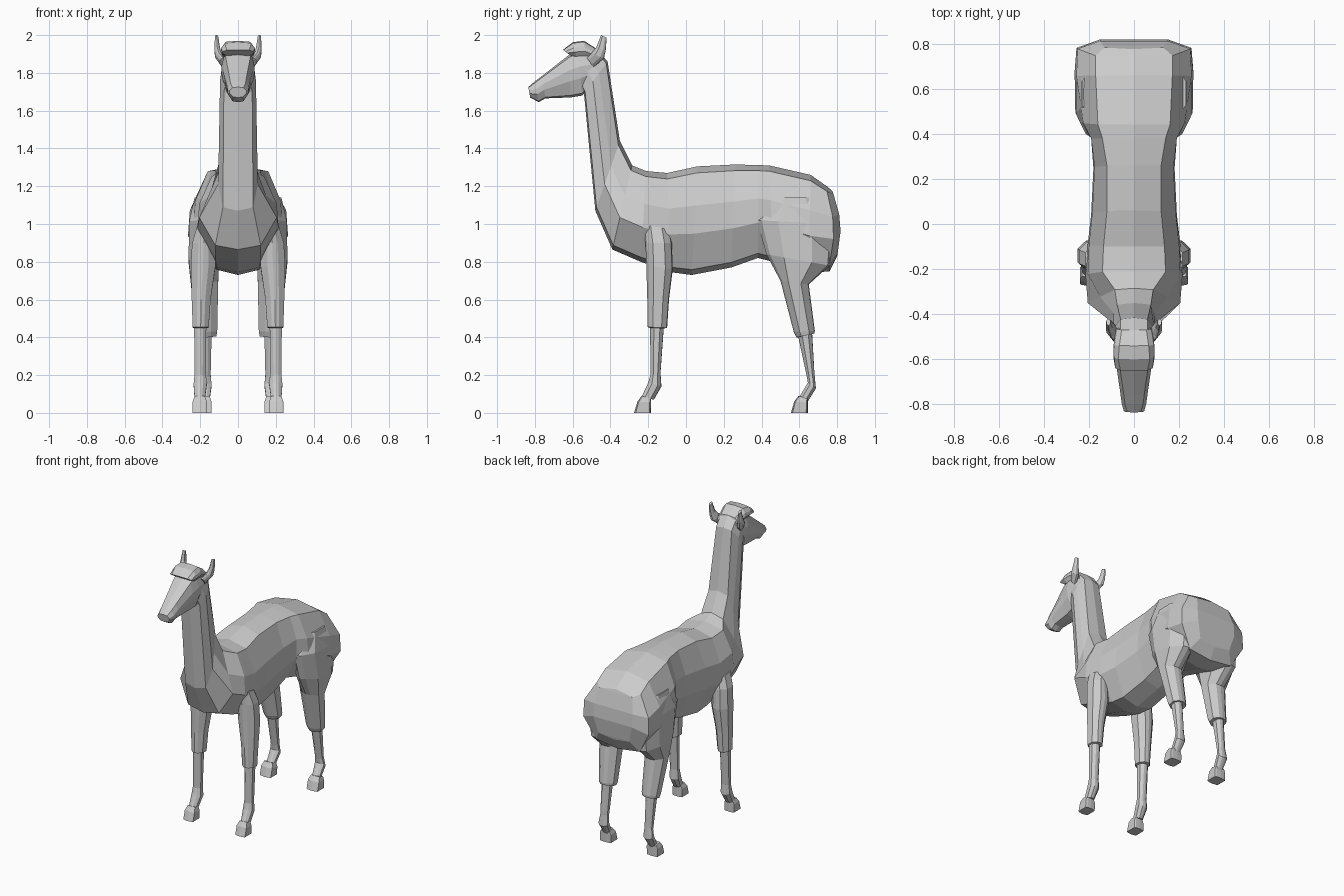
import bpy, bmesh, math


def loft(name, rings):
    """Skin a list of equal-size rings; both ends are closed."""
    bm = bmesh.new()
    vs = [[bm.verts.new(p) for p in r] for r in rings]
    n = len(rings[0])
    for a, b in zip(vs, vs[1:]):
        for i in range(n):
            j = (i + 1) % n
            bm.faces.new((a[i], a[j], b[j], b[i]))
    for r in (vs[0], vs[-1]):          # strip caps, pairing left and right points
        bm.faces.new((r[0], r[1], r[-1]))
        for i in range(1, n // 2 - 1):
            bm.faces.new((r[i], r[i + 1], r[n - i - 1], r[n - i]))
        bm.faces.new((r[n // 2 - 1], r[n // 2], r[n // 2 + 1]))
    bmesh.ops.recalc_face_normals(bm, faces=bm.faces)
    me = bpy.data.meshes.new(name)
    bm.to_mesh(me)
    bm.free()
    ob = bpy.data.objects.new(name, me)
    bpy.context.collection.objects.link(ob)
    return ob


def slice_ring(yt, zt, yb, zb, w1, w2, w3, w4, bow=0, bulge=0):
    """Symmetric ring between a top and a bottom point, four half widths."""
    half = [(w1, .06), (w2, .36), (w3, .62), (w4, .95)]
    pts = [(0, 0)] + half + [(0, 1)] + [(-w, t) for w, t in reversed(half)]
    wm = max(w1, w2, w3, w4)
    return [(w, yt + (yb - yt) * t - bow * (w / wm) ** 2 + bulge * math.sin(math.pi * t),
             zt + (zb - zt) * t) for w, t in pts]


def limb_ring(yf, zf, yb, zb, xi, xo, side=1, c=.28):
    """Chamfered box ring between a front and a back point."""
    prof = [(0, .5), (.06, 1 - c), (c, 1), (1 - c, 1), (1 - .03, 1 - c),
            (1, .5), (1 - .03, c), (1 - c, 0), (c, 0), (.06, c)]
    return [(side * (xi + (xo - xi) * u), yf + (yb - yf) * t, zf + (zb - zf) * t)
            for t, u in prof]


def limb_pair(name, rows, c=.28):
    for side, label in ((1, "left"), (-1, "right")):
        loft(f"{name}_{label}", [limb_ring(*r, side=side, c=c) for r in rows])


# Torso and neck, rump to throat
loft("body_and_neck", [slice_ring(*r) for r in (
    (.775, 1.175, .80, .83, .13, .15, .15, .12, 0, .03),
    (.745, 1.20, .76, .75, .17, .25, .255, .17, .02, .05),
    (.66, 1.26, .65, .74, .17, .255, .265, .16),
    (.44, 1.31, .46, .80, .16, .225, .235, .12),
    (.38, 1.312, .38, .82, .14, .19, .19, .11),
    (.26, 1.315, .24, .77, .12, .175, .18, .11),
    (.06, 1.305, .03, .73, .12, .185, .19, .115),
    (-.10, 1.27, -.08, .745, .135, .20, .205, .115),
    (-.21, 1.28, -.24, .80, .14, .205, .215, .12),
    (-.285, 1.31, -.39, .865, .085, .15, .205, .12),
    (-.35, 1.44, -.48, 1.07, .075, .09, .105, .08),
    (-.415, 1.86, -.54, 1.69, .06, .09, .095, .075),
    (-.47, 1.925, -.57, 1.76, .06, .08, .08, .06))])

# Head, muzzle to crown
loft("head", [slice_ring(*r) for r in (
    (-.835, 1.725, -.825, 1.67, .03, .045, .045, .025),
    (-.80, 1.755, -.78, 1.645, .04, .055, .053, .03),
    (-.76, 1.785, -.745, 1.665, .045, .06, .058, .035),
    (-.62, 1.895, -.61, 1.67, .065, .08, .072, .045),
    (-.57, 1.92, -.55, 1.68, .07, .088, .085, .055),
    (-.47, 1.915, -.50, 1.73, .065, .085, .08, .055))])

# Woolly fringe over the forehead
loft("forehead_tuft", [slice_ring(*r) for r in (
    (-.652, 1.922, -.615, 1.895, .06, .083, .085, .07),
    (-.60, 1.962, -.58, 1.88, .07, .088, .092, .07),
    (-.54, 1.97, -.53, 1.88, .065, .085, .09, .07),
    (-.47, 1.925, -.46, 1.86, .055, .075, .08, .06))])

# Ears
limb_pair("ear", (
    (-.525, 1.88, -.49, 1.83, .065, .095),
    (-.50, 1.905, -.435, 1.875, .08, .122),
    (-.475, 1.935, -.425, 1.92, .095, .125),
    (-.45, 2.0, -.42, 1.985, .105, .122)))

# Front legs: woolly upper, then thin shank and pastern
limb_pair("front_leg", (
    (-.225, 1.0, -.09, .97, .12, .215),
    (-.215, .90, -.075, .90, .12, .243),
    (-.21, .78, -.07, .76, .12, .25),
    (-.205, .60, -.09, .60, .145, .245),
    (-.205, .455, -.10, .45, .155, .24),
    (-.19, .45, -.118, .447, .168, .232),
    (-.188, .20, -.135, .21, .17, .23),
    (-.20, .16, -.13, .14, .165, .235),
    (-.235, .085, -.17, .07, .175, .23)))

# Hind legs: thigh, hock, shank and pastern
limb_pair("hind_leg", (
    (.46, 1.14, .70, 1.14, .10, .23),
    (.375, 1.02, .78, 1.0, .10, .258),
    (.425, .84, .76, .78, .10, .262),
    (.50, .70, .65, .68, .105, .25),
    (.57, .43, .682, .435, .11, .225),
    (.585, .40, .68, .42, .115, .22),
    (.595, .40, .668, .42, .14, .205),
    (.64, .19, .68, .21, .145, .20),
    (.645, .16, .688, .13, .14, .21),
    (.60, .085, .645, .06, .15, .205)))

# Hooves
for name, y in (("front_hoof", -.275), ("hind_hoof", .555)):
    xi, xo = (.165, .24) if y < 0 else (.14, .225)
    limb_pair(name, (
        (y + .04, .09, y + .09, .075, xi + .01, xo - .01),
        (y + .018, .06, y + .09, .055, xi, xo),
        (y, 0, y + .09, 0, xi, xo)), c=.1)
